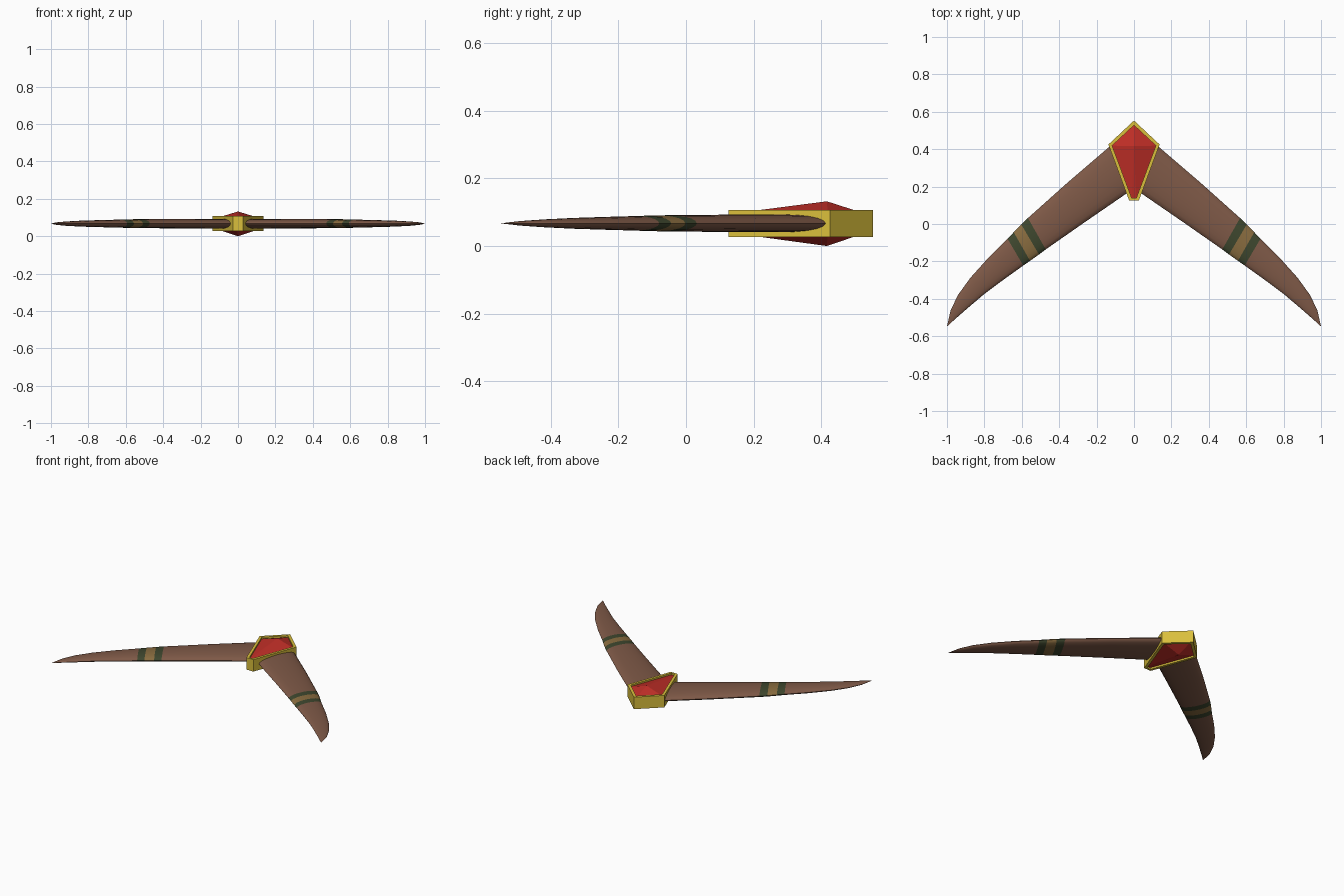
import bpy, bmesh, math
from mathutils import Vector

if "Cube" in bpy.data.objects:
    bpy.data.objects.remove(bpy.data.objects["Cube"])

MID = 0.067  # height of the middle plane


def material(name, rgb):
    m = bpy.data.materials.new(name)
    m.diffuse_color = (*rgb, 1)
    m.use_nodes = True
    m.node_tree.nodes["Principled BSDF"].inputs["Base Color"].default_value = m.diffuse_color
    return m


wood = material("brown wood", (0.21, 0.10, 0.063))
green = material("dark green paint", (0.048, 0.062, 0.027))
tan = material("tan paint", (0.25, 0.15, 0.05))
gold = material("gold", (0.70, 0.52, 0.045))
red = material("red gem", (0.52, 0.027, 0.02))


def finish(name, bm, mats):
    bmesh.ops.recalc_face_normals(bm, faces=bm.faces[:])
    me = bpy.data.meshes.new(name)
    bm.to_mesh(me)
    bm.free()
    for m in mats:
        me.materials.append(m)
    ob = bpy.data.objects.new(name, me)
    bpy.context.collection.objects.link(ob)
    return ob


def select_only(ob):
    bpy.ops.object.select_all(action='DESELECT')
    ob.select_set(True)
    bpy.context.view_layer.objects.active = ob


# Arm: lofted ellipses; outer edge, inner edge, half thickness
stations = [
    ((0.10, 0.44), (0.03, 0.17), 0.026),
    ((0.35, 0.226), (0.27, 0.005), 0.0255),
    ((0.567, 0.032), (0.472, -0.136), 0.024),
    ((0.603, -0.002), (0.508, -0.163), 0.0235),
    ((0.643, -0.044), (0.556, -0.197), 0.0225),
    ((0.676, -0.079), (0.592, -0.222), 0.0215),
    ((0.78, -0.182), (0.69, -0.292), 0.019),
    ((0.875, -0.288), (0.80, -0.374), 0.016),
    ((0.94, -0.378), (0.885, -0.446), 0.012),
    ((0.98, -0.46), (0.955, -0.507), 0.007),
]
tip = (1.0, -0.548, MID)
SIDES = 20
stripes = {2: 1, 3: 2, 4: 1}  # segment -> material slot

bm = bmesh.new()
rings = []
for outer, inner, half in stations:
    o, i = Vector(outer), Vector(inner)
    c, r = (o + i) / 2, (o - i) / 2
    ring = []
    for k in range(SIDES):
        a = math.tau * k / SIDES
        p = c + r * math.cos(a)
        ring.append(bm.verts.new((p.x, p.y, MID + half * math.sin(a))))
    rings.append(ring)
for s in range(len(rings) - 1):
    for k in range(SIDES):
        n = (k + 1) % SIDES
        f = bm.faces.new((rings[s][k], rings[s][n], rings[s + 1][n], rings[s + 1][k]))
        f.material_index = stripes.get(s, 0)
bm.faces.new(rings[0])
end = bm.verts.new(tip)
for k in range(SIDES):
    bm.faces.new((rings[-1][k], rings[-1][(k + 1) % SIDES], end))
arms = finish("boomerang_arms", bm, (wood, green, tan))
mirror = arms.modifiers.new("mirror", 'MIRROR')
mirror.use_mirror_merge = False
select_only(arms)
bpy.ops.object.shade_smooth_by_angle(angle=math.radians(40))

# Frame: kite-shaped gold band with an open centre
outline = [(0, 0.553), (0.137, 0.425), (0.026, 0.125), (-0.026, 0.125), (-0.137, 0.425)]
opening = [(0, 0.528), (0.117, 0.419), (0.012, 0.138), (-0.012, 0.138), (-0.117, 0.419)]
bm = bmesh.new()
loops = [[bm.verts.new((x, y, z)) for x, y in pts]
         for pts, z in ((outline, 0.027), (outline, 0.107), (opening, 0.107), (opening, 0.027))]
for j in range(4):
    a, b = loops[j], loops[(j + 1) % 4]
    for k in range(5):
        n = (k + 1) % 5
        bm.faces.new((a[k], a[n], b[n], b[k]))
finish("gem_frame", bm, (gold,))

# Gem: faceted kite with a peak above and below
bm = bmesh.new()
upper = [bm.verts.new((x, y, MID + 0.029)) for x, y in opening]
lower = [bm.verts.new((x, y, MID - 0.029)) for x, y in opening]
top = bm.verts.new((0, 0.416, 2 * MID - 0.002))
bottom = bm.verts.new((0, 0.416, 0))
for k in range(5):
    n = (k + 1) % 5
    bm.faces.new((upper[k], upper[n], top))
    bm.faces.new((lower[k], lower[n], bottom))
    bm.faces.new((upper[k], upper[n], lower[n], lower[k]))
finish("red_gem", bm, (red,))
